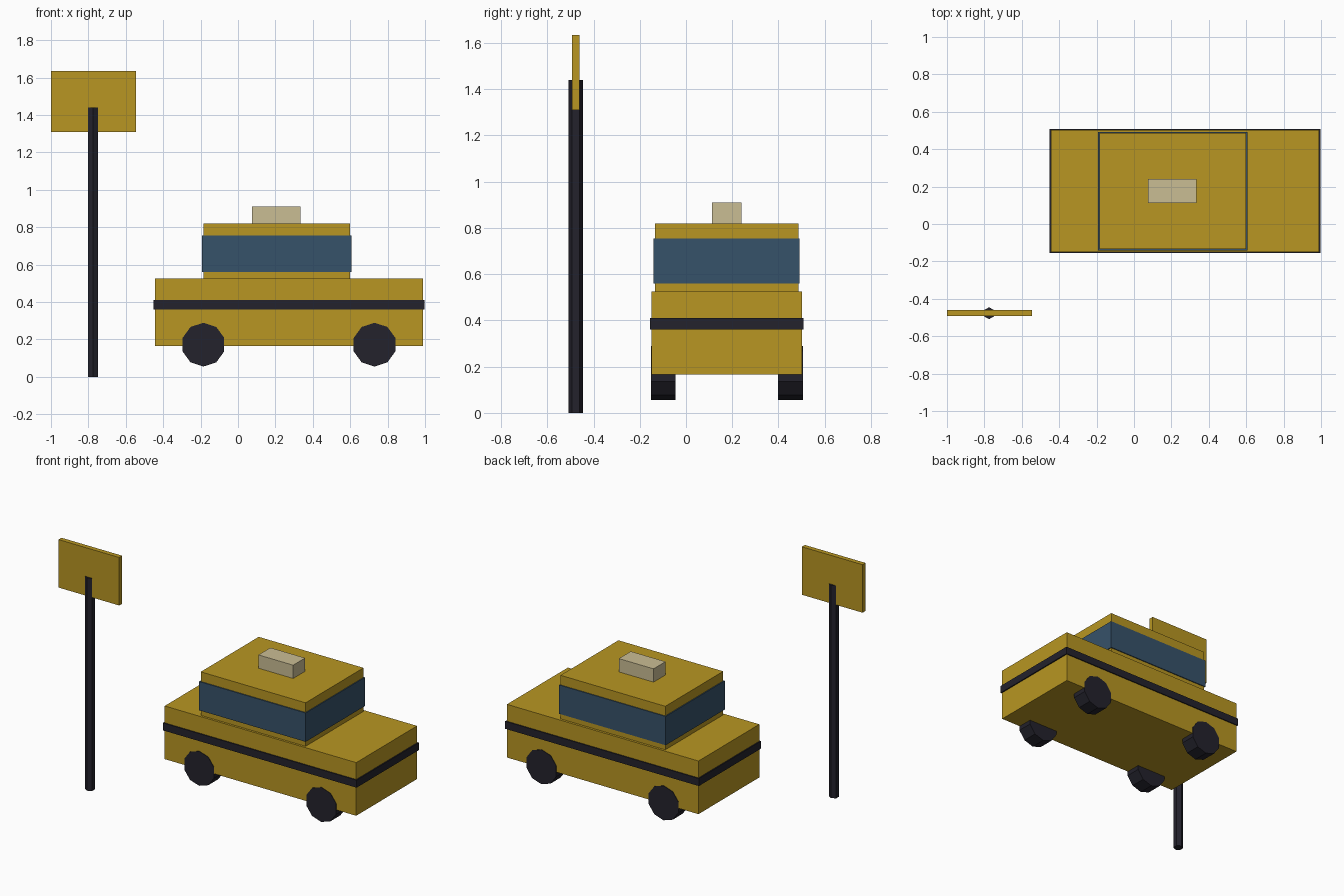
import bpy
import math

cube = bpy.data.objects.get("Cube")
if cube:
    bpy.data.objects.remove(cube, do_unlink=True)


def material(name, r, g, b):
    mat = bpy.data.materials.new(name)
    mat.use_nodes = True
    mat.diffuse_color = (r, g, b, 1)
    mat.node_tree.nodes["Principled BSDF"].inputs["Base Color"].default_value = (r, g, b, 1)
    return mat


yellow = material("taxi yellow", 0.48, 0.305, 0.016)
black = material("rubber black", 0.017, 0.016, 0.025)
blue = material("window blue", 0.037, 0.084, 0.144)
cream = material("lamp cream", 0.59, 0.51, 0.296)


def finish(name, mat):
    obj = bpy.context.object
    obj.name = name
    obj.data.materials.append(mat)
    return obj


def box(name, mat, xs, ys, zs):
    """Box spanning the given (low, high) range on each axis."""
    spans = (xs, ys, zs)
    bpy.ops.mesh.primitive_cube_add(size=1, location=[sum(s) / 2 for s in spans])
    obj = finish(name, mat)
    obj.scale = [s[1] - s[0] for s in spans]
    bpy.ops.object.transform_apply(location=False, rotation=False, scale=True)
    return obj


def cylinder(name, mat, sides, radius, depth, location, tilt=0):
    bpy.ops.mesh.primitive_cylinder_add(vertices=sides, radius=radius, depth=depth,
                                        location=location, rotation=(tilt, 0, 0))
    return finish(name, mat)


# Car body with a dark belt around it
box("car_body", yellow, (-0.445, 0.99), (-0.149, 0.502), (0.165, 0.525))
box("belt_stripe", black, (-0.453, 0.998), (-0.156, 0.509), (0.36, 0.411))

# Cabin with a window band and a roof lamp
box("cabin", yellow, (-0.185, 0.6), (-0.134, 0.486), (0.525, 0.82))
box("window_band", blue, (-0.192, 0.606), (-0.141, 0.492), (0.56, 0.755))
box("roof_lamp", cream, (0.075, 0.335), (0.112, 0.24), (0.82, 0.91))

# Wheels, a hair proud of the body sides
for end, x in (("rear", -0.185), ("front", 0.73)):
    for side, y in (("right", -0.099), ("left", 0.452)):
        cylinder(f"{end}_{side}_wheel", black, 10, 0.117, 0.106, (x, y, 0.172), math.pi / 2)

# Roadside sign
cylinder("sign_pole", black, 6, 0.032, 1.44, (-0.775, -0.477, 0.72))
box("sign_board", yellow, (-1.0, -0.545), (-0.493, -0.461), (1.31, 1.635))
